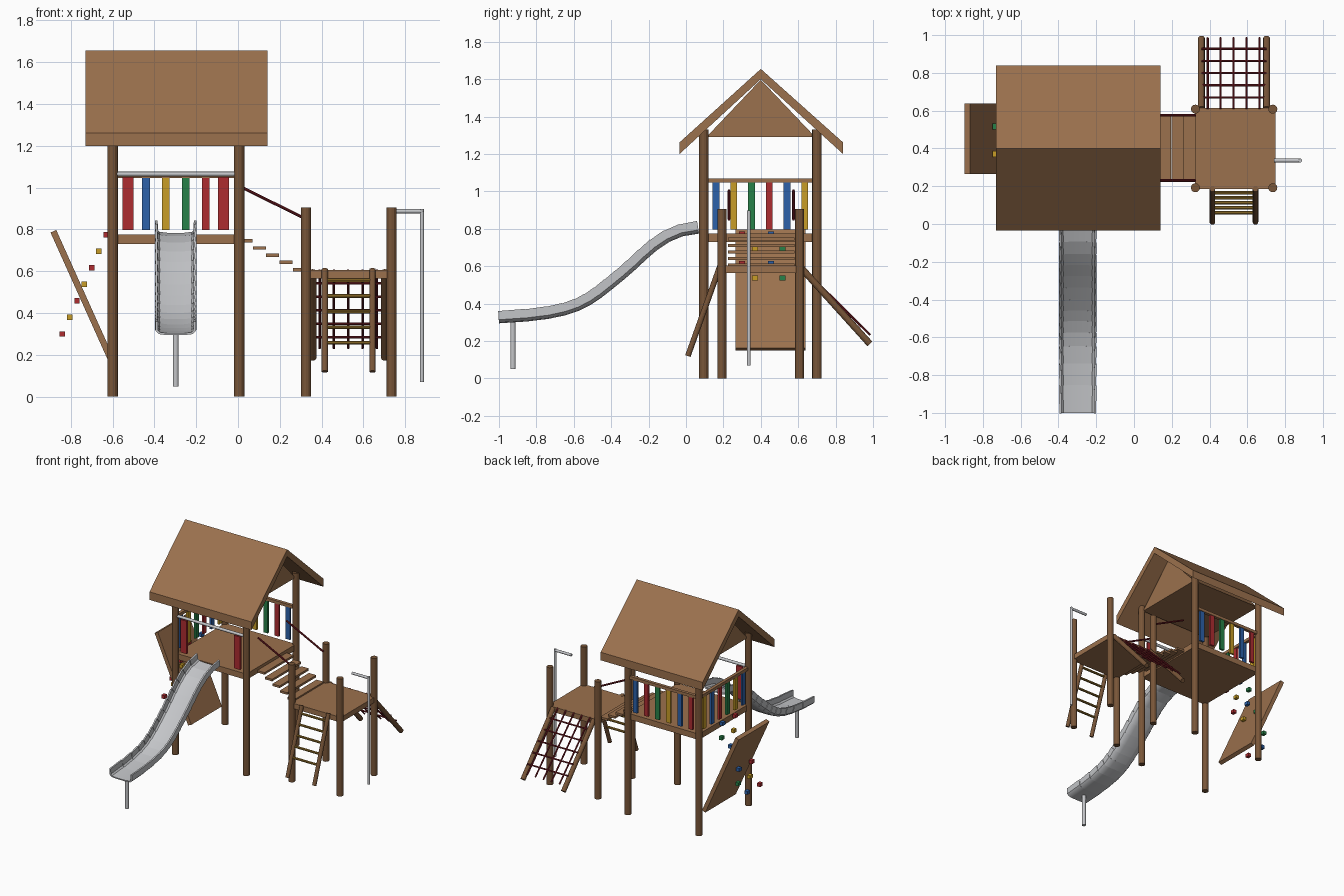
import bpy
import math
from mathutils import Vector
from mathutils.geometry import interpolate_bezier

cube = bpy.data.objects.get("Cube")
if cube:
    bpy.data.objects.remove(cube, do_unlink=True)


def material(name, r, g, b):
    m = bpy.data.materials.new(name)
    m.use_nodes = True
    m.diffuse_color = (r, g, b, 1)
    m.node_tree.nodes["Principled BSDF"].inputs["Base Color"].default_value = (r, g, b, 1)
    return m


WOOD = material("light wood", 0.33, 0.165, 0.075)
TIMBER = material("dark timber", 0.19, 0.092, 0.04)
RED = material("red paint", 0.42, 0.025, 0.03)
BLUE = material("blue paint", 0.025, 0.12, 0.4)
YELLOW = material("yellow paint", 0.58, 0.34, 0.02)
GREEN = material("green paint", 0.02, 0.22, 0.065)
ROPE = material("dark red rope", 0.18, 0.012, 0.018)
STEEL = material("steel", 0.55, 0.56, 0.58)
GOLD = material("rung gold", 0.32, 0.18, 0.025)
PAINTS = [RED, BLUE, YELLOW, GREEN]


def mesh_object(name, verts, faces, mat):
    me = bpy.data.meshes.new(name)
    me.from_pydata(verts, [], faces)
    me.materials.append(mat)
    ob = bpy.data.objects.new(name, me)
    bpy.context.collection.objects.link(ob)
    return ob


def box(name, lo, hi, mat):
    """Box between two corners, its origin at its middle."""
    mid = (Vector(lo) + Vector(hi)) / 2
    h = (Vector(hi) - Vector(lo)) / 2
    verts = [(sx * h.x, sy * h.y, sz * h.z)
             for sx in (-1, 1) for sy in (-1, 1) for sz in (-1, 1)]
    faces = [(0, 1, 3, 2), (4, 6, 7, 5), (0, 4, 5, 1), (2, 3, 7, 6), (0, 2, 6, 4), (1, 5, 7, 3)]
    ob = mesh_object(name, verts, faces, mat)
    ob.location = mid
    return ob


def rod(name, a, b, r, mat, sides=12):
    """Round bar from point a to point b."""
    a, b = Vector(a), Vector(b)
    d = b - a
    ring = [(r * math.cos(2 * math.pi * i / sides), r * math.sin(2 * math.pi * i / sides))
            for i in range(sides)]
    verts = [(x, y, z) for z in (-d.length / 2, d.length / 2) for x, y in ring]
    faces = [(i, (i + 1) % sides, sides + (i + 1) % sides, sides + i) for i in range(sides)]
    faces += [tuple(reversed(range(sides))), tuple(range(sides, 2 * sides))]
    ob = mesh_object(name, verts, faces, mat)
    ob.location = (a + b) / 2
    ob.rotation_euler = d.to_track_quat('Z', 'Y').to_euler()
    return ob


def prism(name, profile, x0, x1, mat):
    """Extrude a (y, z) profile along x."""
    n = len(profile)
    verts = [(x, y, z) for x in (x0, x1) for y, z in profile]
    faces = [(i, n + i, n + (i + 1) % n, (i + 1) % n) for i in range(n)]
    faces += [tuple(range(n)), tuple(reversed(range(n, 2 * n)))]
    return mesh_object(name, verts, faces, mat)


# Main tower: posts, deck and roof
X0, X1, Y0, Y1 = -0.6, 0.005, 0.095, 0.7
for x in (X0, X1):
    for y in (Y0, Y1):
        rod("tower_post", (x, y, 0), (x, y, 1.33), 0.025, TIMBER)
box("tower_deck", (X0, Y0, 0.73), (X1, Y1, 0.775), WOOD)
prism("roof", [(0.4, 1.655), (-0.035, 1.262), (-0.035, 1.2), (0.4, 1.6),
               (0.84, 1.2), (0.84, 1.262)], -0.73, 0.14, WOOD)
prism("roof_gable", [(0.4, 1.597), (0.108, 1.29), (0.692, 1.29)], X0, X1, WOOD)

# Railings with coloured slats on the back and one side
box("back_rail", (X0, Y1 - 0.012, 1.047), (X1, Y1 + 0.012, 1.07), WOOD)
box("side_rail", (X0 - 0.012, Y0, 1.047), (X0 + 0.012, Y1, 1.07), WOOD)
for i in range(6):
    x = -0.535 + 0.095 * i
    box("back_slat", (x - 0.018, Y1 - 0.008, 0.797), (x + 0.018, Y1 + 0.008, 1.047), PAINTS[i % 4])
    y = 0.16 + 0.095 * i
    paint = [BLUE, YELLOW, GREEN, RED][i % 4]
    box("side_slat", (X0 - 0.008, y - 0.018, 0.797), (X0 + 0.008, y + 0.018, 1.047), paint)

# Front opening: steel bar and a red panel on each side of the slide
rod("front_bar", (X0, Y0, 1.065), (X1, Y0, 1.065), 0.011, STEEL)
for x in (-0.526, -0.07):
    box("front_panel", (x - 0.026, Y0 - 0.008, 0.797), (x + 0.026, Y0 + 0.008, 1.05), RED)

# Slide: overlapping trough segments along a double curve
upper = interpolate_bezier(Vector((0, 0.07, 0.775)), Vector((0, -0.12, 0.765)),
                           Vector((0, -0.2, 0.635)), Vector((0, -0.33, 0.53)), 7)
lower = interpolate_bezier(Vector((0, -0.33, 0.53)), Vector((0, -0.52, 0.377)),
                           Vector((0, -0.56, 0.315)), Vector((0, -1, 0.295)), 9)
path = upper + lower[1:]
half = [(0.1, 0.068), (0.1, 0.02), (0.085, 0.005), (0.05, 0)]
inner = [(0.04, 0.009), (0.078, 0.014), (0.088, 0.025), (0.088, 0.068)]
trough = half + [(-x, h) for x, h in reversed(half)]
trough += [(-x, h) for x, h in reversed(inner)] + inner
normals = []
for i in range(len(path)):
    t = (path[min(i + 1, len(path) - 1)] - path[max(i - 1, 0)]).normalized()
    normals.append(Vector((0, t.z, -t.y)))
n = len(trough)
verts, faces = [], []
for i in range(len(path) - 1):
    base = len(verts)
    for j, scale in ((i, 1.0), (i + 1, 0.965)):
        for x, h in trough:
            verts.append(path[j] + normals[j] * h * scale + Vector((-0.298 + x * scale, 0, 0)))
    faces += [(base + k, base + n + k, base + n + (k + 1) % n, base + (k + 1) % n)
              for k in range(n)]
    # End caps as strips between outer and inner skins
    for s in (base, base + n):
        faces += [(s + k, s + k + 1, s + n - 2 - k, s + n - 1 - k) for k in range(3)]
        faces += [(s + 3, s + 4, s + 11, s + 12)]
        faces += [(s + k, s + k + 1, s + n - 2 - k, s + n - 1 - k) for k in range(4, 7)]
slide = mesh_object("slide", verts, faces, STEEL)
rod("slide_leg", (-0.298, -0.925, 0.05), (-0.298, -0.925, 0.3), 0.014, STEEL)

# Leaning climbing wall with holds
wall = box("climbing_wall", (-0.755, 0.265, 0.125), (-0.725, 0.638, 0.822), WOOD)
wall.rotation_euler.y = -math.atan2(0.286, 0.636)
for row in range(7):
    x, z = -0.84 + 0.035 * row, 0.3 + 0.079 * row
    for y, paint in ([(0.3, RED), (0.455, BLUE)], [(0.37, YELLOW), (0.515, GREEN)])[row % 2]:
        box("climbing_hold", (x - 0.013, y - 0.016, z - 0.013), (x + 0.013, y + 0.016, z + 0.013), paint)

# Stepped bridge with rope handrails
for i in range(5):
    x, z = 0.007 + 0.064 * i, 0.738 - 0.0345 * i
    box("bridge_step", (x, 0.225, z), (x + 0.062, 0.58, z + 0.016), WOOD)
for y in (0.23, 0.575):
    rod("bridge_rope", (0.01, y, 1.005), (0.325, y, 0.85), 0.007, ROPE, 8)

# Small tower
for x in (0.325, 0.735):
    for y in (0.192, 0.608):
        rod("platform_post", (x, y, 0), (x, y, 0.905), 0.024, TIMBER)
box("platform_deck", (0.322, 0.185, 0.565), (0.748, 0.615, 0.605), WOOD)

# Ladder at the front
for x in (0.415, 0.643):
    rod("ladder_rail", (x, 0.01, 0.12), (x, 0.185, 0.61), 0.015, TIMBER)
for i in range(5):
    z = 0.258 + 0.0745 * i
    y = 0.01 + (z - 0.12) * 0.357
    rod("ladder_rung", (0.415, y, z), (0.643, y, z), 0.009, GOLD, 8)

# Rope net at the back
for x in (0.357, 0.702):
    rod("net_rail", (x, 0.61, 0.598), (x, 0.983, 0.185), 0.018, TIMBER)
for i in range(5):
    x = 0.39 + 0.0685 * i
    rod("net_rope_long", (x, 0.61, 0.605), (x, 0.985, 0.232), 0.006, ROPE, 8)
    y = 0.67 + 0.0645 * i
    rod("net_rope_cross", (0.357, y, 1.212 - y), (0.702, y, 1.212 - y), 0.006, ROPE, 8)

# Sliding pole
rod("pole_arm", (0.74, 0.336, 0.887), (0.885, 0.336, 0.887), 0.01, STEEL)
rod("sliding_pole", (0.88, 0.336, 0.07), (0.88, 0.336, 0.897), 0.01, STEEL)

# Smooth the steel parts
for ob in bpy.context.scene.objects:
    ob.select_set(ob.type == 'MESH' and ob.data.materials[0] == STEEL)
bpy.context.view_layer.objects.active = slide
bpy.ops.object.shade_smooth_by_angle(angle=math.radians(40))
